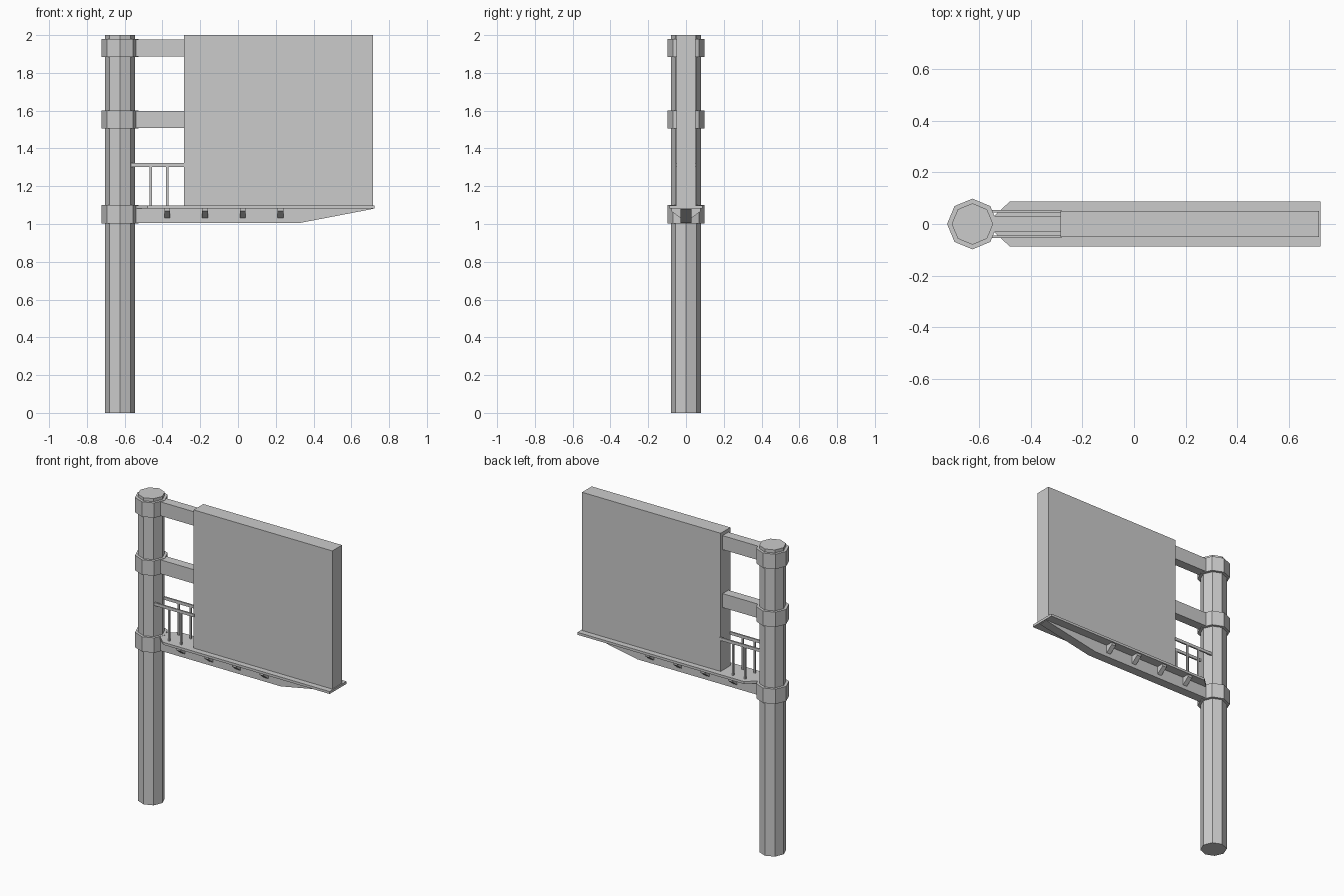
import bpy, bmesh, math
from mathutils import Vector

if "Cube" in bpy.data.objects:
    bpy.data.objects.remove(bpy.data.objects["Cube"])

POLE_X = -0.625


def box(name, x, y, z):
    """Axis-aligned box from (min, max) pairs."""
    bpy.ops.mesh.primitive_cube_add(size=1)
    ob = bpy.context.object
    ob.name = name
    for v in ob.data.vertices:
        v.co = [r[0] if c < 0 else r[1] for c, r in zip(v.co, (x, y, z))]
    return ob


def prism(name, points, direction):
    """Closed solid made by extruding a planar outline."""
    bm = bmesh.new()
    face = bm.faces.new([bm.verts.new(p) for p in points])
    ext = bmesh.ops.extrude_face_region(bm, geom=[face])
    verts = [g for g in ext["geom"] if isinstance(g, bmesh.types.BMVert)]
    bmesh.ops.translate(bm, verts=verts, vec=Vector(direction))
    bmesh.ops.recalc_face_normals(bm, faces=bm.faces)
    mesh = bpy.data.meshes.new(name)
    bm.to_mesh(mesh)
    bm.free()
    ob = bpy.data.objects.new(name, mesh)
    bpy.context.collection.objects.link(ob)
    return ob


def octagon(name, r, z0, z1):
    pts = [(POLE_X + r * math.cos(i * math.pi / 4), r * math.sin(i * math.pi / 4), z0)
           for i in range(8)]
    return prism(name, pts, (0, 0, z1 - z0))


# Pole and its three clamp collars
octagon("pole", 0.08, 0, 2.0)
for name, z in (("lower", 1.003), ("middle", 1.505), ("upper", 1.883)):
    octagon(name + "_collar", 0.098, z, z + 0.097)

# Straight arms holding the panel
for name, z in (("middle", 1.508), ("upper", 1.886)):
    box(name + "_arm", (-0.6, -0.28), (-0.03, 0.03), (z, z + 0.091))

# Lower beam, tapering towards its free end
beam = [(-0.6, 1.006), (0.33, 1.006), (0.715, 1.08), (0.715, 1.088), (-0.6, 1.088)]
prism("lower_beam", [(x, -0.03, z) for x, z in beam], (0, 0.06, 0))

# Walkway with chamfered end at the pole
deck = [(-0.545, -0.028), (-0.48, -0.087), (0.722, -0.087),
        (0.722, 0.087), (-0.48, 0.087), (-0.545, 0.028)]
prism("walkway", [(x, y, 1.083) for x, y in deck], (0, 0, 0.016))

# Display panel
box("display_panel", (-0.285, 0.715), (-0.05, 0.05), (1.097, 2.0))

# Brackets and railing on both sides
for side, s in (("front", -1), ("back", 1)):
    for i in range(4):
        x = -0.39 + 0.2 * i
        outline = [(0.028, 1.085), (0.078, 1.085), (0.078, 1.068), (0.028, 1.03)]
        prism(f"{side}_bracket_{i + 1}", [(x, s * y, z) for y, z in outline], (0.03, 0, 0))
    ys = sorted((s * 0.045, s * 0.055))
    box(side + "_handrail", (-0.568, -0.28), ys, (1.303, 1.322))
    for i, x in enumerate((-0.462, -0.375)):
        box(f"{side}_rail_post_{i + 1}", (x - 0.006, x + 0.006), ys, (1.097, 1.305))
